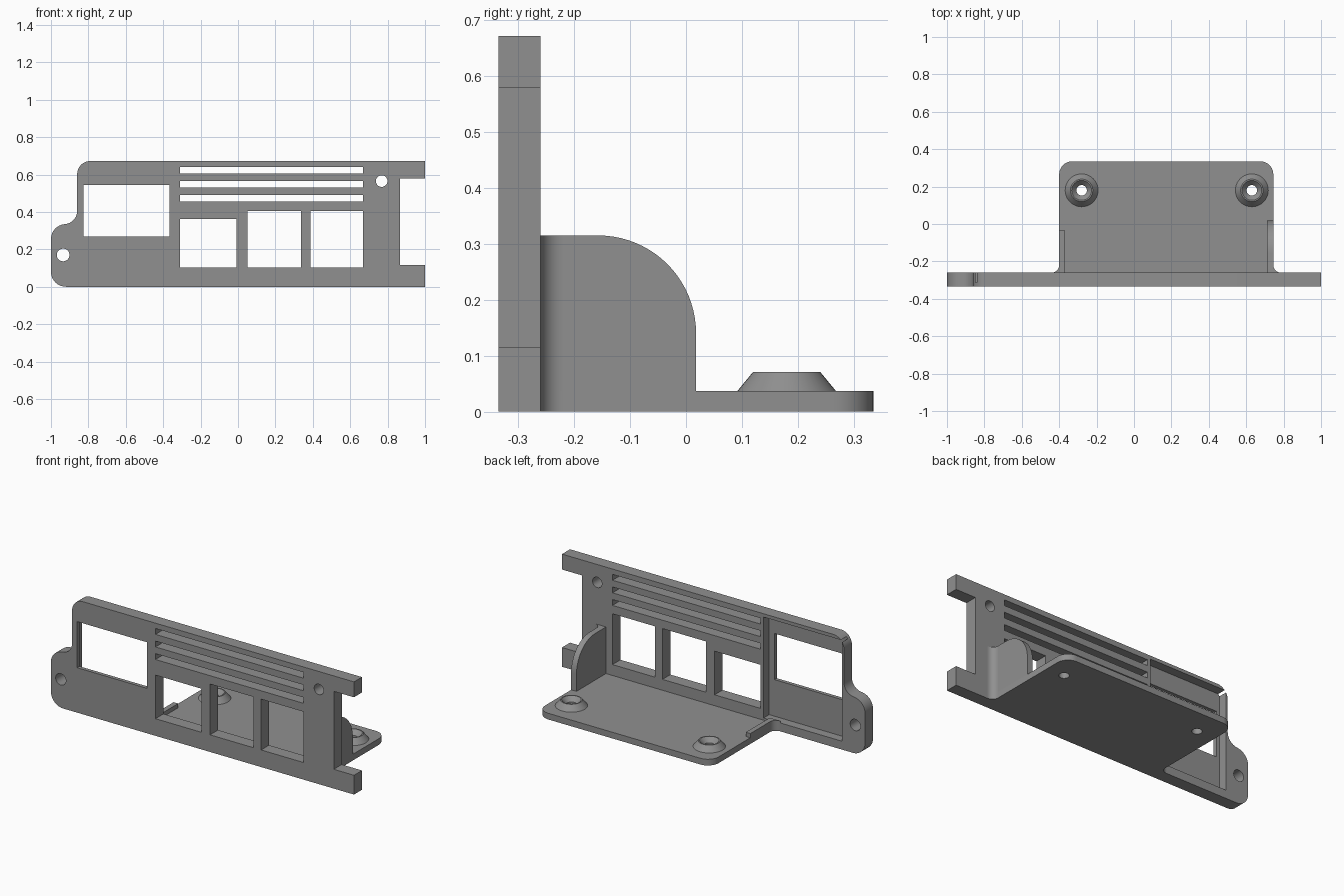
import bpy, bmesh, math
from mathutils import Vector

if "Cube" in bpy.data.objects:
    bpy.data.objects.remove(bpy.data.objects["Cube"])

gray = bpy.data.materials.new("matte gray")
gray.diffuse_color = (0.28, 0.28, 0.28, 1)
gray.use_nodes = True
gray.node_tree.nodes["Principled BSDF"].inputs["Base Color"].default_value = gray.diffuse_color
FRONT, BACK, FLOOR = -0.335, -0.26, 0.037


def arc(cx, cy, r, a0, a1, n=10):
    """Points on an arc, angles in degrees."""
    return [(cx + r * math.cos(math.radians(a0 + (a1 - a0) * i / n)),
             cy + r * math.sin(math.radians(a0 + (a1 - a0) * i / n))) for i in range(n + 1)]


def prism(name, pts, axis, lo, hi):
    """Extrude a 2D outline along an axis from lo to hi."""
    place = {'x': lambda a, b, t: (t, a, b),
             'y': lambda a, b, t: (a, t, b),
             'z': lambda a, b, t: (a, b, t)}[axis]
    bm = bmesh.new()
    face = bm.faces.new([bm.verts.new(place(a, b, lo)) for a, b in pts])
    new = bmesh.ops.extrude_face_region(bm, geom=[face])['geom']
    shift = Vector(place(0, 0, hi - lo))
    bmesh.ops.translate(bm, vec=shift, verts=[v for v in new if isinstance(v, bmesh.types.BMVert)])
    bmesh.ops.recalc_face_normals(bm, faces=bm.faces)
    return to_object(name, bm)


def lathe(name, profile, x, y, n=40):
    """Closed (radius, z) profile revolved about a vertical axis."""
    bm = bmesh.new()
    rings = [[bm.verts.new((x + r * math.cos(2 * math.pi * i / n),
                            y + r * math.sin(2 * math.pi * i / n), z)) for i in range(n)]
             for r, z in profile]
    for k, a in enumerate(rings):
        b = rings[(k + 1) % len(rings)]
        for i in range(n):
            j = (i + 1) % n
            bm.faces.new((a[i], a[j], b[j], b[i]))
    bmesh.ops.recalc_face_normals(bm, faces=bm.faces)
    return to_object(name, bm)


def to_object(name, bm):
    me = bpy.data.meshes.new(name)
    bm.to_mesh(me)
    bm.free()
    me.materials.append(gray)
    ob = bpy.data.objects.new(name, me)
    bpy.context.collection.objects.link(ob)
    return ob


def rect(x0, x1, z0, z1):
    return [(x0, z0), (x1, z0), (x1, z1), (x0, z1)]


def cut(target, cutter):
    """Subtract the cutter, then discard it."""
    cutter.hide_render = True
    bpy.context.view_layer.objects.active = target
    mod = target.modifiers.new("cut", 'BOOLEAN')
    mod.operation, mod.solver, mod.object = 'DIFFERENCE', 'EXACT', cutter
    bpy.ops.object.modifier_apply(modifier=mod.name)
    bpy.data.objects.remove(cutter)


# Front plate with a lug at the left and two tabs at the right
outline = (arc(-0.92, 0.08, 0.08, 270, 180) + arc(-0.92, 0.255, 0.08, 180, 90)
           + arc(-0.93, 0.405, 0.07, 270, 360) + arc(-0.79, 0.602, 0.07, 180, 90)
           + [(1, 0.672), (1, 0.58), (0.867, 0.58), (0.867, 0.115), (1, 0.115), (1, 0)])
plate = prism("front_plate", outline, 'y', FRONT, BACK)

# Port windows and vent slots
openings = [rect(-0.827, -0.365, 0.268, 0.543), rect(-0.31, -0.007, 0.102, 0.362),
            rect(0.05, 0.337, 0.102, 0.405), rect(0.387, 0.667, 0.102, 0.405)]
openings += [rect(-0.31, 0.667, z, z + 0.035) for z in (0.455, 0.53, 0.605)]
# Screw holes
openings += [arc(-0.935, 0.17, 0.034, 0, 348.75, 31), arc(0.768, 0.565, 0.031, 0, 348.75, 31)]
for pts in openings:
    cut(plate, prism("opening_cutter", pts, 'y', FRONT - 0.1, BACK + 0.1))
# Recess behind the large window
cut(plate, prism("recess_cutter", rect(-0.848, -0.33, 0.05, 0.652), 'y', -0.313, BACK + 0.1))

# Floor with rounded rear corners and fillets into the plate
floor_pts = (arc(-0.44, -0.22, 0.04, 270, 360) + arc(-0.33, 0.265, 0.07, 180, 90)
             + arc(0.675, 0.265, 0.07, 90, 0) + arc(0.785, -0.22, 0.04, 180, 270))
floor = prism("floor", floor_pts, 'z', 0, FLOOR)

# Screw bosses with countersunk holes
for side, x in (("left", -0.28), ("right", 0.63)):
    cut(floor, prism("hole_cutter", arc(x, 0.18, 0.028, 0, 351, 39), 'z', -0.1, 0.2))
    boss = lathe(side + "_screw_boss",
                 [(0.028, 0.032), (0.088, FLOOR), (0.06, 0.071), (0.053, 0.071), (0.028, 0.044)],
                 x, 0.18)

# Tall right side wall with a rounded rear top corner
wall_pts = ([(BACK, 0), (BACK, 0.315)] + arc(-0.157, 0.14, 0.175, 90, 0, 20) + [(0.018, 0)])
prism("right_wall", wall_pts, 'x', 0.71, 0.745)
prism("right_wall_fillet", arc(0.785, -0.22, 0.04, 180, 270) + [(0.745, BACK)], 'z', 0, 0.315)

# Low left rib
prism("left_rib", rect(-0.40, -0.37, BACK, -0.035), 'z', 0, 0.062)
prism("left_rib_fillet", arc(-0.44, -0.22, 0.04, 270, 360) + [(-0.40, BACK)], 'z', 0, 0.062)

# Smooth the curved sides, keep edges sharp
for ob in list(bpy.context.collection.objects):
    bpy.ops.object.select_all(action='DESELECT')
    ob.select_set(True)
    bpy.context.view_layer.objects.active = ob
    bpy.ops.object.shade_smooth_by_angle(angle=math.radians(25))
